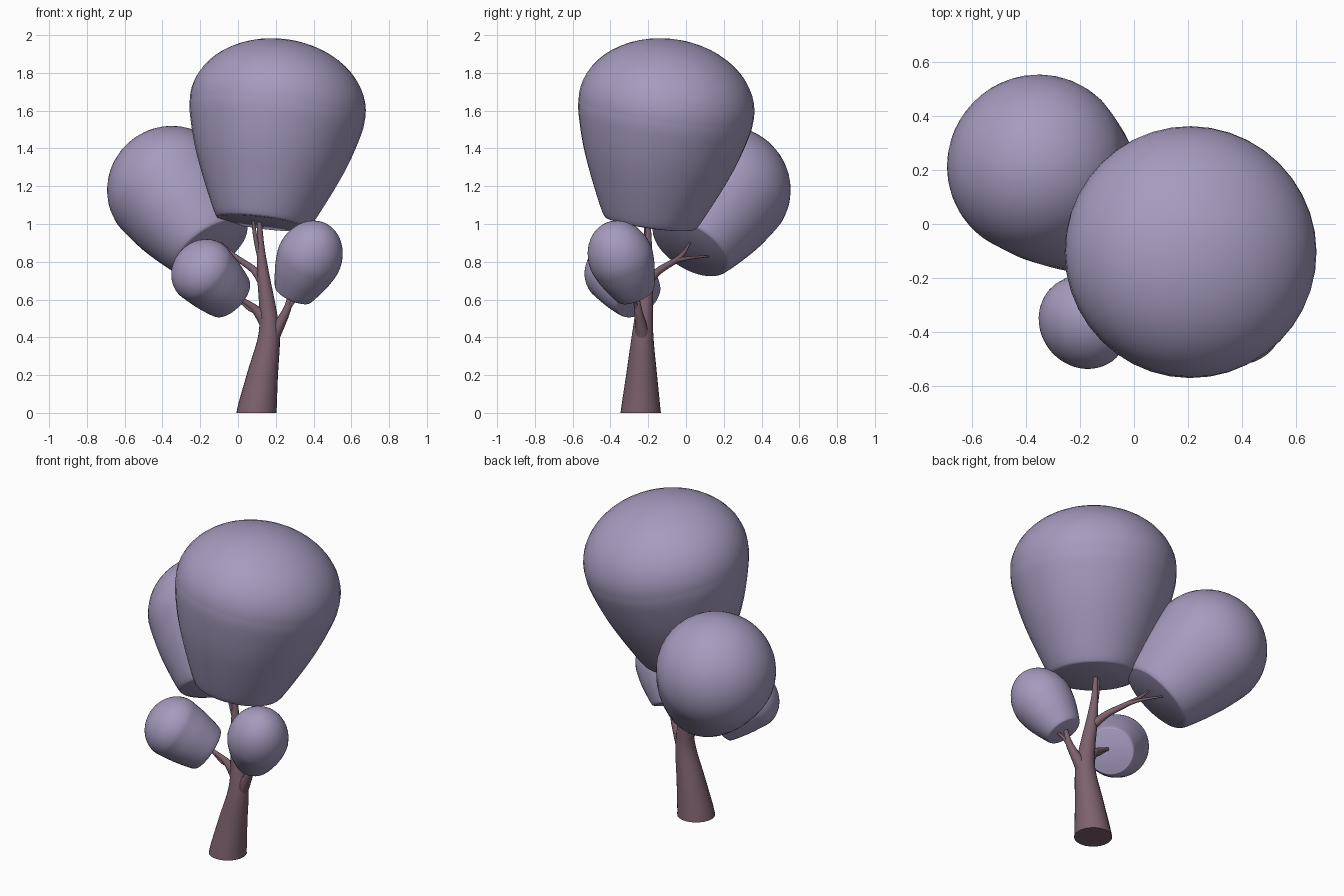
import bpy, bmesh, math
from mathutils import Vector

cube = bpy.data.objects.get("Cube")
if cube:
    bpy.data.objects.remove(cube, do_unlink=True)


def material(name, color):
    m = bpy.data.materials.new(name)
    m.use_nodes = True
    m.diffuse_color = color
    m.node_tree.nodes["Principled BSDF"].inputs["Base Color"].default_value = color
    return m


FOLIAGE = material("dusty lilac foliage", (0.38, 0.33, 0.52, 1))
BARK = material("plum bark", (0.205, 0.12, 0.155, 1))


def spline(points, steps):
    """Smooth curve through points of any dimension."""
    pts = [Vector(p) for p in points]
    pts = [pts[0] * 2 - pts[1]] + pts + [pts[-1] * 2 - pts[-2]]
    out = []
    for a, b, c, d in zip(pts, pts[1:], pts[2:], pts[3:]):
        for i in range(steps):
            t = i / steps
            out.append((b * 2 + (c - a) * t + (a * 2 - b * 5 + c * 4 - d) * t ** 2
                        + (b * 3 - a - c * 3 + d) * t ** 3) / 2)
    return out + [pts[-2]]


def skin(name, rings, sides, mat):
    """Join rings of (centre, axis, radius) into a capped smooth body."""
    bm = bmesh.new()
    loops = []
    for centre, axis, radius in rings:
        turn = Vector((0, 0, 1)).rotation_difference(axis)
        loops.append([bm.verts.new(centre + turn @ Vector((math.cos(a), math.sin(a), 0)) * radius)
                      for a in (math.tau * i / sides for i in range(sides))])
    for low, high in zip(loops, loops[1:]):
        for i in range(sides):
            j = (i + 1) % sides
            bm.faces.new((low[i], low[j], high[j], high[i]))
    bm.faces.new(loops[0][::-1])
    bm.faces.new(loops[-1])
    mesh = bpy.data.meshes.new(name)
    bm.to_mesh(mesh)
    bm.free()
    mesh.materials.append(mat)
    obj = bpy.data.objects.new(name, mesh)
    bpy.context.collection.objects.link(obj)
    bpy.ops.object.select_all(action="DESELECT")
    obj.select_set(True)
    bpy.context.view_layer.objects.active = obj
    bpy.ops.object.shade_smooth_by_angle(angle=math.radians(40))


def crown(name, base, axis, length, radius, foot, waist):
    """Domed foliage: flat foot, rounded rim, flared side, elliptical dome."""
    base, axis = Vector(base), Vector(axis).normalized()
    rise = length * waist
    side = [(foot * 0.86, 0), (foot, length * 0.035),
            (foot + (radius - foot) * 0.62, rise * 0.5),
            (radius * 0.975, rise * 0.84), (radius, rise)]
    profile = spline(side, 5)
    for i in range(1, 15):
        a = math.pi / 2 * i / 14
        profile.append(Vector((max(radius * math.cos(a), 0.002),
                               rise + (length - rise) * math.sin(a))))
    skin(name, [(base + axis * h, axis, r) for r, h in profile], 40, FOLIAGE)


def branch(name, points, sides=12):
    """Tapering limb through points of (x, y, z, radius)."""
    path = spline(points, 5)
    rings = []
    for i, p in enumerate(path):
        tangent = path[min(i + 1, len(path) - 1)].xyz - path[max(i - 1, 0)].xyz
        if i == 0 and p.z == 0:
            tangent = Vector((0, 0, 1))
        rings.append((p.xyz, tangent.normalized(), p.w))
    skin(name, rings, sides, BARK)


# Foliage
crown("main_crown", (0.13, -0.19, 1.005), (0.13, 0.14, 1), 0.985, 0.468, 0.265, 0.64)
crown("back_crown", (-0.14, 0.02, 0.87), (-0.5, 0.455, 0.727), 0.76, 0.338, 0.235, 0.57)
crown("right_front_crown", (-0.035, -0.25, 0.61), (-0.15, -0.115, 0.14), 0.39, 0.178, 0.138, 0.6)
crown("left_front_crown", (0.29, -0.265, 0.625), (0.17, -0.155, 0.38), 0.435, 0.172, 0.11, 0.52)

# Trunk and its leader
branch("trunk", [(0.098, -0.24, 0, 0.107), (0.13, -0.235, 0.2, 0.082),
                 (0.164, -0.23, 0.4, 0.058), (0.157, -0.22, 0.55, 0.045),
                 (0.135, -0.208, 0.72, 0.033), (0.12, -0.2, 0.88, 0.02),
                 (0.112, -0.2, 1.06, 0.01)], 24)
branch("leader_twig", [(0.118, -0.2, 0.82, 0.016), (0.09, -0.21, 0.94, 0.011),
                       (0.075, -0.215, 1.07, 0.007)])

# Side limbs and twigs
branch("left_limb", [(0.18, -0.23, 0.4, 0.04), (0.22, -0.24, 0.47, 0.03),
                     (0.262, -0.255, 0.555, 0.02), (0.285, -0.265, 0.66, 0.01)])
branch("left_twig", [(0.25, -0.25, 0.53, 0.016), (0.29, -0.27, 0.585, 0.01),
                     (0.345, -0.28, 0.62, 0.006)])
branch("right_limb", [(0.15, -0.225, 0.47, 0.035), (0.1, -0.23, 0.54, 0.024),
                      (0.05, -0.24, 0.58, 0.016), (-0.02, -0.255, 0.62, 0.01)])
branch("right_twig", [(0.1, -0.23, 0.54, 0.014), (0.06, -0.24, 0.55, 0.01),
                      (0.0, -0.25, 0.6, 0.006)])
branch("back_limb", [(0.135, -0.21, 0.69, 0.028), (0.085, -0.14, 0.755, 0.02),
                     (0.01, -0.05, 0.81, 0.015), (-0.04, -0.01, 0.85, 0.01),
                     (-0.09, 0.02, 0.9, 0.005)])
branch("back_twig", [(0.02, -0.06, 0.805, 0.013), (-0.03, 0.02, 0.82, 0.009),
                     (-0.11, 0.12, 0.83, 0.005)])
